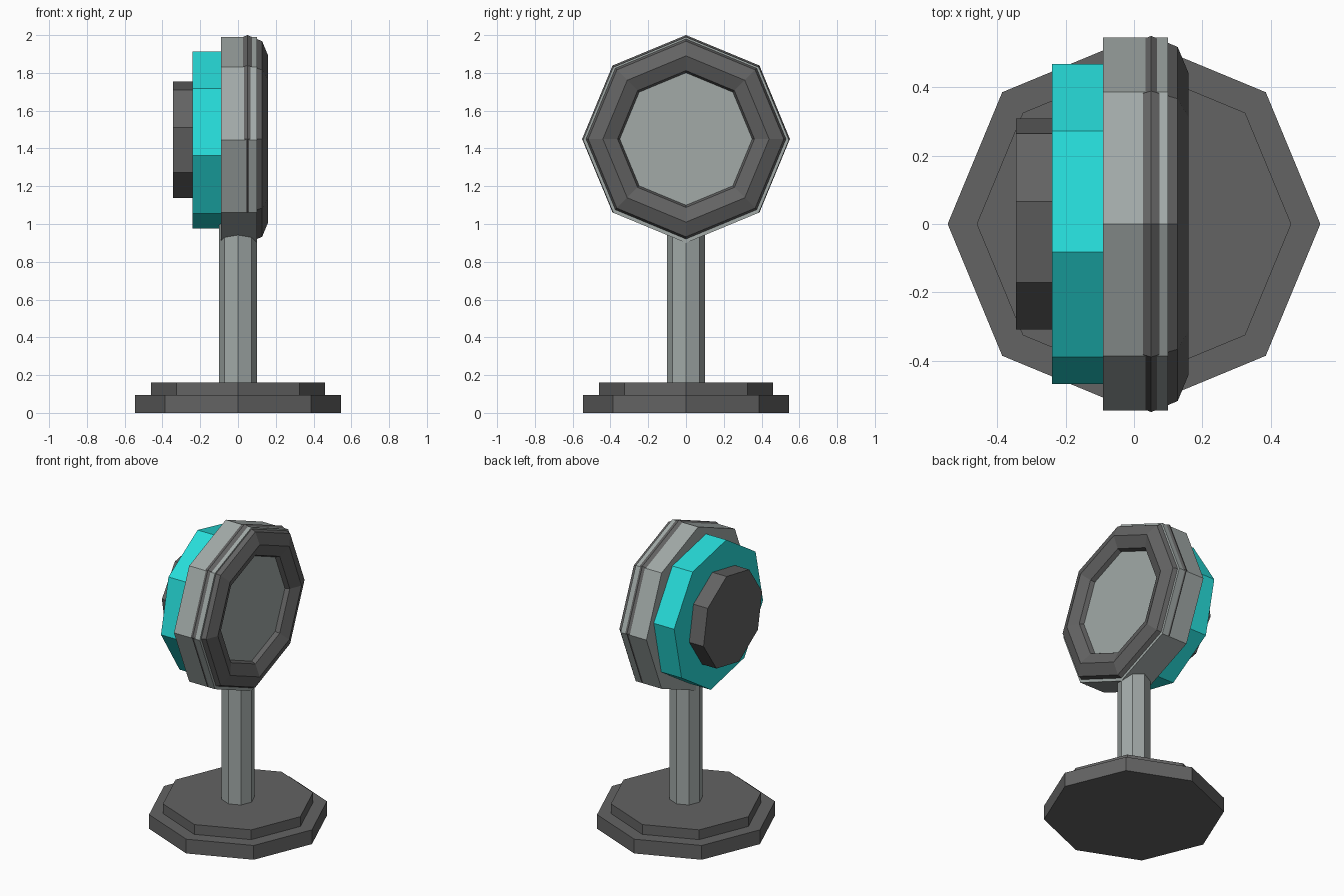
import bpy
from math import radians, pi
from mathutils import Matrix

if "Cube" in bpy.data.objects:
    bpy.data.objects.remove(bpy.data.objects["Cube"])


def material(name, rgb):
    m = bpy.data.materials.new(name)
    m.diffuse_color = (*rgb, 1)
    m.use_nodes = True
    m.node_tree.nodes["Principled BSDF"].inputs["Base Color"].default_value = m.diffuse_color
    return m


DARK = material("dark grey", (0.125, 0.125, 0.125))
LIGHT = material("light grey", (0.36, 0.40, 0.39))
CYAN = material("cyan", (0.02, 0.72, 0.70))


def finish(name, mat, matrix):
    ob = bpy.context.object
    ob.name = name
    ob.data.transform(matrix)
    ob.data.materials.append(mat)
    return ob


def upright(name, radius, z0, z1, mat):
    """Eight-sided vertical prism with corners on the axes."""
    bpy.ops.mesh.primitive_cylinder_add(vertices=8, radius=radius, depth=z1 - z0)
    return finish(name, mat, Matrix.Translation((0, 0, (z0 + z1) / 2)))


def disc(name, radius, x0, x1, turn, mat):
    """Eight-sided prism lying along x; turn tips the top corner towards -y."""
    bpy.ops.mesh.primitive_cylinder_add(vertices=8, radius=radius, depth=x1 - x0)
    return finish(name, mat, Matrix.Translation(((x0 + x1) / 2, 0, 1.445))
                  @ Matrix.Rotation(radians(turn), 4, 'X')
                  @ Matrix.Rotation(pi / 2, 4, 'Y'))


# Stepped foot and post
upright("base_lower", 0.545, 0, 0.095, DARK)
upright("base_upper", 0.46, 0.09, 0.16, DARK)
upright("post", 0.10, 0.15, 1.0, LIGHT)

# Head: casing, rear ring and rear cap, each turned a little
disc("head_casing", 0.545, -0.09, 0.10, 0, LIGHT)
disc("rear_ring", 0.475, -0.24, -0.085, 10, CYAN)
disc("rear_cap", 0.315, -0.345, -0.235, 33, DARK)

# Faceted bezel ring, breaking through the casing as a thin band
bpy.ops.mesh.primitive_torus_add(major_segments=8, minor_segments=8,
                                 major_radius=0.44, minor_radius=0.11)
finish("bezel", DARK, Matrix.Translation((0.05, 0, 1.45)) @ Matrix.Rotation(pi / 2, 4, 'Y'))
for p in bpy.context.object.data.polygons:
    p.use_smooth = False
